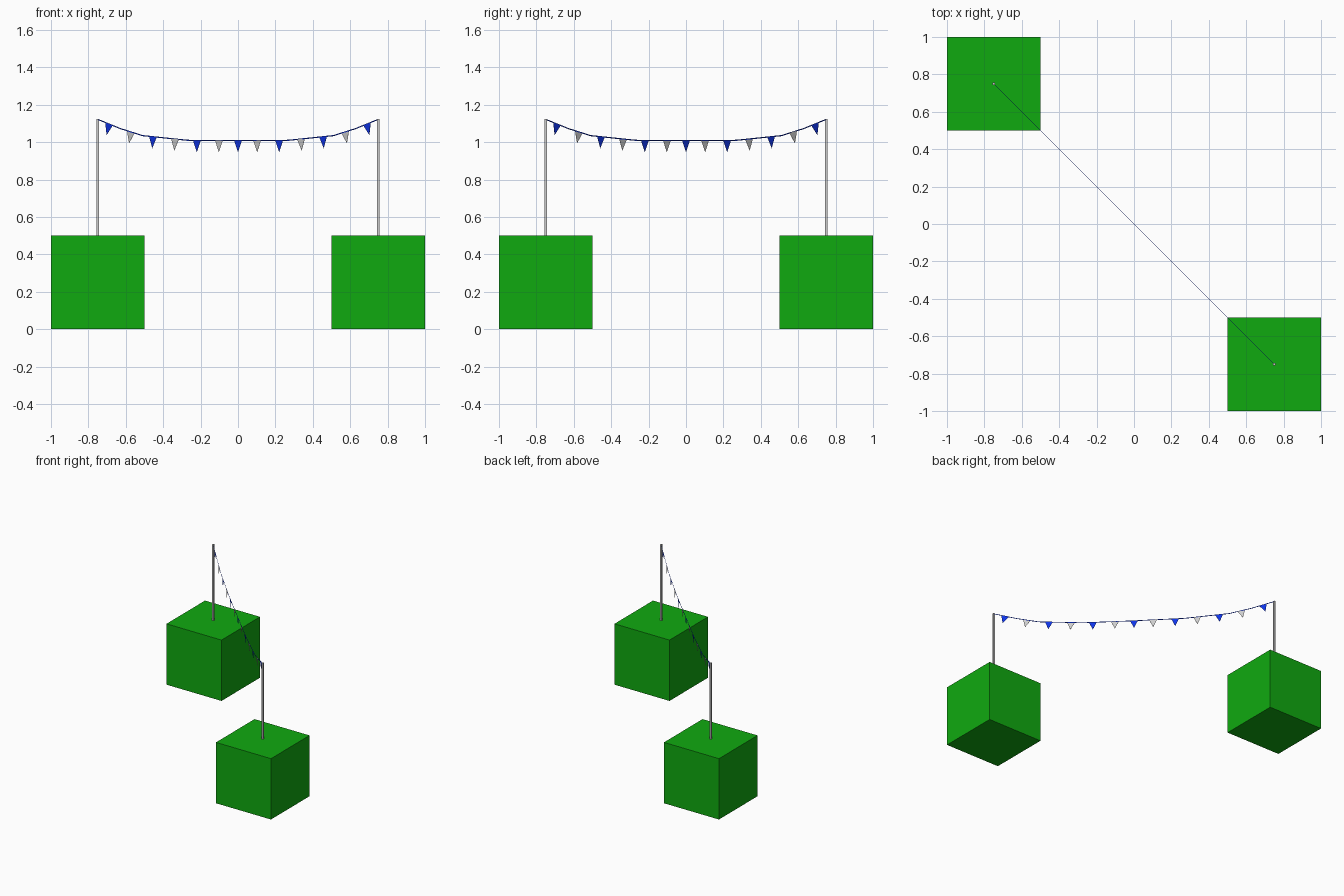
import bpy, bmesh
from mathutils import Vector, Matrix

if "Cube" in bpy.data.objects:
    bpy.data.objects.remove(bpy.data.objects["Cube"])

def material(name, rgb):
    m = bpy.data.materials.new(name)
    m.diffuse_color = (*rgb, 1)
    m.use_nodes = True
    m.node_tree.nodes["Principled BSDF"].inputs["Base Color"].default_value = m.diffuse_color
    return m

GREEN = material("green", (0.005, 0.4, 0.005))
BLUE = material("blue", (0.005, 0.035, 0.8))
ACROSS = Vector((1, 1, 0)).normalized()

def finish(name, bm, mat=None):
    bmesh.ops.recalc_face_normals(bm, faces=bm.faces)
    me = bpy.data.meshes.new(name)
    bm.to_mesh(me)
    bm.free()
    ob = bpy.data.objects.new(name, me)
    bpy.context.collection.objects.link(ob)
    if mat:
        me.materials.append(mat)

def box(name, size, loc, mat=None):
    bm = bmesh.new()
    bmesh.ops.create_cube(bm, size=1, matrix=Matrix.Translation(loc) @ Matrix.Diagonal((*size, 1)))
    finish(name, bm, mat)

def cloth(name, outline, mat=None, thick=0.0008):
    """Thin upright sheet from an outline."""
    bm = bmesh.new()
    face = bm.faces.new([bm.verts.new(c - ACROSS * thick / 2) for c in outline])
    ext = bmesh.ops.extrude_face_region(bm, geom=[face], use_keep_orig=True)
    bmesh.ops.translate(bm, vec=ACROSS * thick,
                        verts=[g for g in ext["geom"] if isinstance(g, bmesh.types.BMVert)])
    finish(name, bm, mat)

# Blocks and poles at opposite corners
for side, s in (("left", -1), ("right", 1)):
    box(side + "_block", (0.5, 0.5, 0.5), (0.75 * s, -0.75 * s, 0.25), GREEN)
    box(side + "_pole", (0.011, 0.011, 0.625), (0.75 * s, -0.75 * s, 0.8125))

# Sagging ribbon, stored as (x, z); it runs along y = -x
half = [(0.0, 1.008), (0.27, 1.01), (0.51, 1.035), (0.63, 1.073), (0.75, 1.122)]
path = [(-x, z) for x, z in reversed(half[1:])] + half
cloth("ribbon", [Vector((x, -x, z + 0.003)) for x, z in path]
      + [Vector((x, -x, z - 0.003)) for x, z in reversed(path)], BLUE)

def on_line(x):
    """Point on the ribbon at x and its unit direction."""
    for (x0, z0), (x1, z1) in zip(path, path[1:]):
        if x <= x1:
            z = z0 + (z1 - z0) * (x - x0) / (x1 - x0)
            return Vector((x, -x, z)), Vector((x1 - x0, x0 - x1, z1 - z0)).normalized()

# Pennants hang square to the ribbon, alternating blue and grey
right = [0.102, 0.22, 0.337, 0.455, 0.573, 0.69]
for i, x in enumerate([-v for v in reversed(right)] + [0.0] + right):
    p, along = on_line(x)
    if x == 0:
        along = Vector((1, -1, 0)).normalized()
    down = ACROSS.cross(along)
    if down.z > 0:
        down = -down
    cloth(f"pennant_{i + 1}", [p - along * 0.029, p + along * 0.029, p + down * 0.062],
          BLUE if i % 2 == 0 else None)
